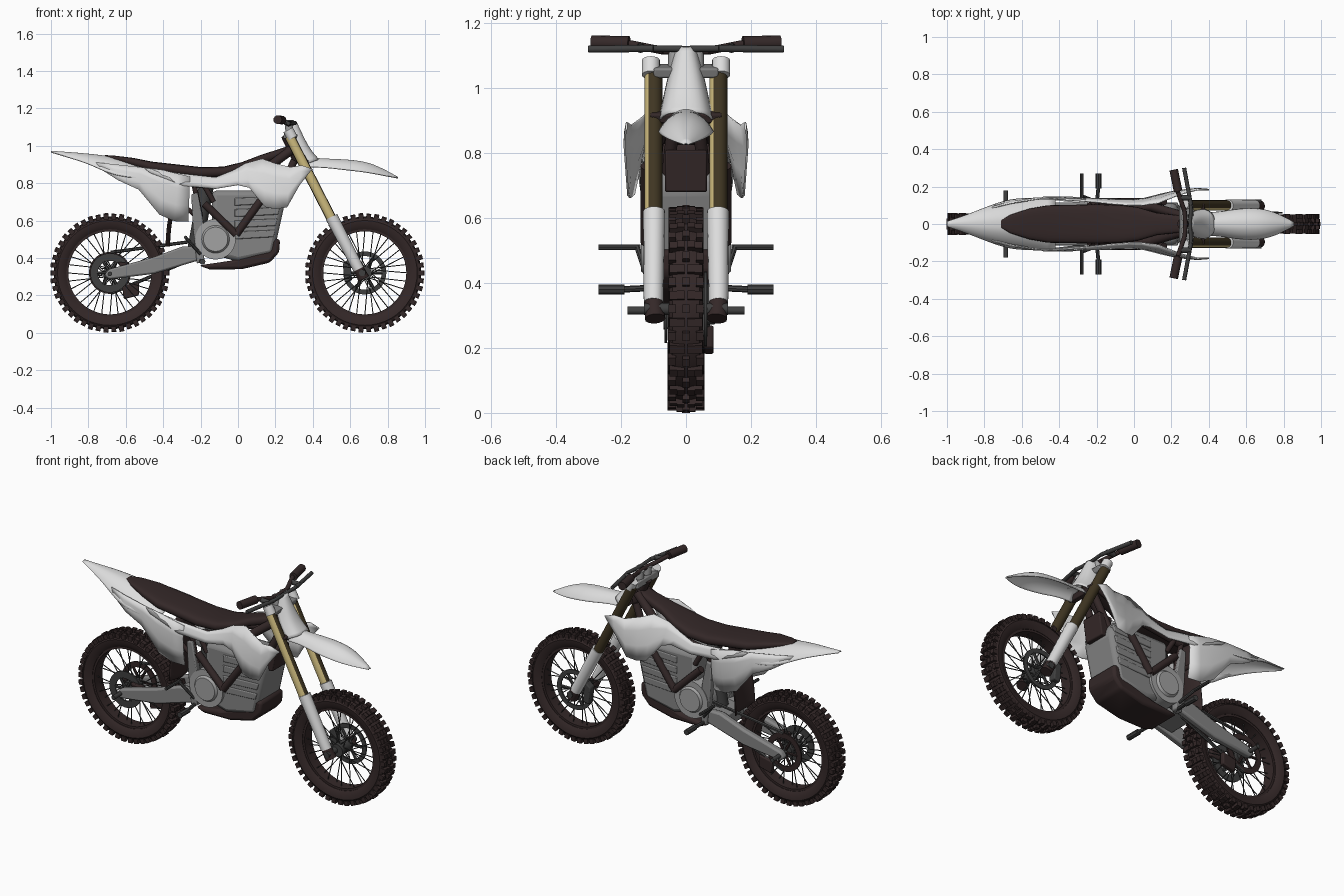
import bpy, bmesh, math
from mathutils import Vector, Matrix

default_cube = bpy.data.objects.get("Cube")
if default_cube:
    bpy.data.objects.remove(default_cube, do_unlink=True)


def make_material(name, red, green, blue):
    material = bpy.data.materials.new(name)
    material.use_nodes = True
    material.diffuse_color = (red, green, blue, 1)
    shader = material.node_tree.nodes["Principled BSDF"]
    shader.inputs["Base Color"].default_value = (red, green, blue, 1)
    shader.inputs["Roughness"].default_value = .6
    return material


WHITE = make_material("white plastic", .72, .72, .72)
BLACK = make_material("warm black rubber", .034, .021, .021)
ALLOY = make_material("light alloy", .36, .36, .36)
SILVER = make_material("silver alloy", .23, .23, .23)
STEEL = make_material("dark steel", .05, .05, .05)
GOLD = make_material("gold fork tube", .62, .5, .21)
OLIVE = make_material("dark olive fork tube", .05, .036, .016)


def finish(name, bm, material, mirror=False, bevel=0, angle=35):
    """Turn a bmesh into a named, shaded object."""
    bmesh.ops.recalc_face_normals(bm, faces=bm.faces)
    mesh = bpy.data.meshes.new(name)
    bm.to_mesh(mesh)
    bm.free()
    mesh.materials.append(material)
    mesh.shade_smooth()
    mesh.set_sharp_from_angle(angle=math.radians(angle))
    obj = bpy.data.objects.new(name, mesh)
    bpy.context.collection.objects.link(obj)
    if bevel:
        modifier = obj.modifiers.new("rounded edges", "BEVEL")
        modifier.width, modifier.segments = bevel, 2
    if mirror:
        modifier = obj.modifiers.new("other side", "MIRROR")
        modifier.use_axis = (False, True, False)
        modifier.use_clip = True
    return obj


def rods(name, parts, material, mirror=False, sides=12):
    """Straight, optionally tapered bars: start, end, radius, end radius."""
    bm = bmesh.new()
    for start, end, radius, *taper in parts:
        start, end = Vector(start), Vector(end)
        axis = end - start
        turn = axis.to_track_quat("Z", "Y").to_matrix().to_4x4()
        place = Matrix.Translation((start + end) / 2) @ turn
        bmesh.ops.create_cone(bm, cap_ends=True, segments=sides, radius1=radius,
                              radius2=taper[0] if taper else radius,
                              depth=axis.length, matrix=place)
    return finish(name, bm, material, mirror)


def plate(name, outline, near, far, material, mirror=False, bevel=.006):
    """Side outline (x, z) extruded across the machine."""
    bm = bmesh.new()
    face = bm.faces.new([bm.verts.new((x, near, z)) for x, z in outline])
    made = bmesh.ops.extrude_face_region(bm, geom=[face])["geom"]
    bmesh.ops.translate(bm, vec=(0, far - near, 0),
                        verts=[v for v in made if isinstance(v, bmesh.types.BMVert)])
    return finish(name, bm, material, mirror, bevel)


def lathe(name, profile, centre, material, sides=48):
    """Closed (radius, y) profile revolved about the axle direction."""
    bm = bmesh.new()
    rings = []
    for i in range(sides):
        a = math.tau * i / sides
        rings.append([bm.verts.new((centre[0] + r * math.cos(a), centre[1] + y,
                                    centre[2] + r * math.sin(a))) for r, y in profile])
    for i, ring in enumerate(rings):
        after = rings[(i + 1) % sides]
        for j in range(len(ring)):
            k = (j + 1) % len(ring)
            bm.faces.new((ring[j], ring[k], after[k], after[j]))
    return finish(name, bm, material)


def ring(name, inner, outer, y, thick, centre, material):
    h = thick / 2
    return lathe(name, [(inner, y - h), (outer, y - h), (outer, y + h), (inner, y + h)],
                 centre, material)


def sheet(name, rows, material, rounded=True):
    """Thin panel through rows of points, mirrored across the middle."""
    bm = bmesh.new()
    grid = [[bm.verts.new(p) for p in row] for row in rows]
    for a, b in zip(grid, grid[1:]):
        for j in range(len(a) - 1):
            bm.faces.new((a[j], a[j + 1], b[j + 1], b[j]))
    obj = finish(name, bm, material, mirror=True, angle=180)
    if rounded:
        form = obj.modifiers.new("smooth form", "SUBSURF")
        form.levels = form.render_levels = 2
        form.boundary_smooth = "PRESERVE_CORNERS"
    solid = obj.modifiers.new("thickness", "SOLIDIFY")
    solid.thickness, solid.offset = .006, 0


def arched(name, stations, material):
    """Fender from stations: x, half width, edge height, crown height."""
    sheet(name, [[(x, w, low), (x, w * .75, low * .4 + top * .6),
                  (x, w * .3, top), (x, 0, top)] for x, w, low, top in stations], material)


def side_panel(name, columns, material):
    """Crisp-edged panel from columns: top x, y, z then bottom x, y, z."""
    rows = []
    for column in columns:
        top, bottom = Vector(column[:3]), Vector(column[3:])
        bulge = Vector((0, .04 * (top - bottom).length, 0))
        rows.append([top, top.lerp(bottom, .3) + bulge, top.lerp(bottom, .65) + bulge, bottom])
    sheet(name, rows, material, rounded=False)


# Wheels: tyre, knobs, rim, spokes and hub
def wheel(name, x, half):
    centre = Vector((x, 0, .32))
    side = [(.234, .7), (.255, .95), (.28, 1), (.295, .8), (.301, .3)]
    lathe(name + "_tyre", [(r, -half * w) for r, w in side] +
          [(r, half * w) for r, w in reversed(side)], centre, BLACK)
    ring(name + "_rim", .222, .24, 0, half * 1.3, centre, BLACK)
    bm = bmesh.new()
    for i in range(46):
        for row in ((-.85, -.35, .35, .85) if i % 2 else (-.92, 0, .92)):
            radius = .307 - .008 * abs(row)
            bmesh.ops.create_cube(bm, size=1, matrix=Matrix.Translation(centre)
                                  @ Matrix.Rotation(math.tau * i / 46, 4, "Y")
                                  @ Matrix.Translation((radius, row * half * .88, 0))
                                  @ Matrix.Diagonal((.026, half * .44, .026, 1)))
    finish(name + "_knobs", bm, BLACK)
    spokes = []
    for i in range(32):
        a = math.tau * i / 32
        b = a + (.5 if i % 4 < 2 else -.5)
        y = .03 if i % 2 else -.03
        hub = centre + Vector((.035 * math.cos(b), y, .035 * math.sin(b)))
        rim = centre + Vector((.228 * math.cos(a), y / 3, .228 * math.sin(a)))
        spokes.append((hub, rim, .0028))
    rods(name + "_spokes", spokes, STEEL, sides=5)
    rods(name + "_hub", [(centre - Vector((0, .05, 0)), centre + Vector((0, .05, 0)), .036)],
         STEEL, sides=24)
    return centre


def rotor(name, centre, y, inner, outer, material):
    ring(name, inner, outer, y, .008, centre, material)
    arms = []
    for i in range(6):
        a = math.tau * i / 6
        way = Vector((math.cos(a), 0, math.sin(a)))
        mid = centre + Vector((0, y, 0))
        arms.append((mid + way * .02, mid + way * (inner + .005), .008))
    rods(name + "_arms", arms, material, sides=6)


rear = wheel("rear_wheel", -.685, .056)
front = wheel("front_wheel", .678, .052)
rotor("front_brake_disc", front, .06, .09, .115, STEEL)
rotor("rear_brake_disc", rear, -.062, .065, .105, STEEL)
rotor("rear_sprocket", rear, .066, .08, .112, BLACK)
plate("rear_caliper", [(-.64, .38), (-.57, .37), (-.56, .32), (-.62, .31)], -.085, -.05, BLACK)
plate("front_caliper", [(.56, .37), (.6, .4), (.61, .28), (.57, .27)], .045, .09, STEEL)
plate("chain_guide", [(-.62, .25), (-.53, .27), (-.53, .2), (-.61, .18)], .055, .085, BLACK)
rods("chain", [((-.68, .066, .43), (-.16, .066, .5), .009),
               ((-.68, .066, .21), (-.16, .066, .43), .009)], STEEL, sides=6)
rods("axles", [((-.685, -.18, .315), (-.685, .18, .315), .012),
               ((.665, -.13, .32), (.665, .13, .32), .018)], STEEL)

# Fork: tubes are gold on one flank and dark olive elsewhere
tubes = rods("fork_tubes", [((.5, y, .61), (.275, y, 1.05), .027) for y in (-.1, .1)],
             GOLD, sides=32)
tubes.data.materials.append(OLIVE)
for face in tubes.data.polygons:
    face.material_index = 0 if face.normal.y < -.5 else 1
rods("fork_guards", [((.645, .1, .34), (.5, .098, .62), .03, .034)], WHITE, True, 16)
rods("fork_feet", [((.672, .095, .29), (.64, .1, .35), .032, .028)], BLACK, True)
rods("fork_caps", [((.292, .108, 1.04), (.268, .108, 1.085), .028)], WHITE, True, 16)

# Steering and handlebar
plate("upper_clamp", [(.24, 1.04), (.31, 1.03), (.32, 1.06), (.25, 1.075)], -.1, .1, SILVER)
plate("lower_clamp", [(.32, .91), (.37, .89), (.38, .92), (.33, .94)], -.11, .11, BLACK)
rods("steering_head", [((.33, 0, .91), (.26, 0, 1.06), .032)], BLACK)
rods("bar_risers", [((.275, .035, 1.06), (.27, .035, 1.12), .02)], ALLOY, True)
bar = [(.275, 0, 1.115), (.27, .07, 1.115), (.235, .17, 1.135), (.215, .29, 1.14)]
rods("handlebar", [(a, b, .012) for a, b in zip(bar, bar[1:])], BLACK, True)
rods("grips", [((.236, .175, 1.137), (.212, .29, 1.139), .023)], BLACK, True, 16)
rods("levers", [((.305, .1, 1.122), (.268, .3, 1.12), .011),
                ((.25, .14, 1.125), (.3, .14, 1.122), .014),
                ((.3, 0, 1.12), (.305, .1, 1.122), .01)], STEEL, True)

# White bodywork
sheet("number_plate", [[(x - .06, w, z - .02), (x - .01, w * .75, z), (x, 0, z)]
                       for x, w, z in ((.315, .036, 1.125), (.345, .052, 1.06),
                                       (.385, .07, .98), (.435, .08, .925))], WHITE)
arched("front_fender", [(.37, .06, .885, .935), (.46, .062, .885, .928), (.56, .082, .872, .925),
                        (.68, .084, .86, .915), (.77, .055, .842, .878),
                        (.855, .008, .826, .83)], WHITE)
arched("rear_fender", [(-1, .012, .965, .97), (-.9, .045, .935, .963), (-.8, .085, .905, .955),
                       (-.7, .122, .855, .943), (-.6, .14, .83, .925),
                       (-.42, .135, .82, .87)], WHITE)
side_panel("rear_side_panels", [(-.76, .085, .91, -.73, .105, .872),
                                (-.66, .11, .9, -.64, .128, .815),
                                (-.52, .132, .885, -.53, .135, .765),
                                (-.4, .138, .87, -.42, .13, .632),
                                (-.32, .138, .85, -.34, .12, .597),
                                (-.257, .133, .835, -.265, .115, .594)], WHITE)
side_panel("shrouds", [(-.5, .138, .88, -.47, .145, .855), (-.3, .125, .85, -.29, .14, .785),
                       (-.12, .108, .83, -.12, .132, .77), (-.03, .1, .865, 0, .13, .79),
                       (.04, .1, .905, .06, .138, .775), (.13, .112, .93, .145, .16, .672),
                       (.2, .14, .905, .2, .172, .662), (.28, .168, .885, .262, .178, .67),
                       (.34, .182, .895, .33, .187, .79), (.4, .183, .875, .385, .187, .86)],
           WHITE)

# Seat, lofted through rounded sections: x, half width, underside, top
seat = bmesh.new()
loops = []
for x, w, low, top in ((-.71, .02, .937, .95), (-.66, .05, .92, .947), (-.56, .082, .89, .935),
                       (-.46, .1, .86, .915), (-.2, .105, .825, .886), (-.08, .102, .83, .888),
                       (.02, .09, .86, .912), (.12, .06, .9, .95), (.29, .04, .95, 1.005)):
    loop = []
    for i in range(20):
        c, s = math.cos(math.tau * i / 20), math.sin(math.tau * i / 20)
        loop.append(seat.verts.new((x, w * math.copysign(abs(c) ** .6, c), (low + top) / 2
                                    + (top - low) / 2 * math.copysign(abs(s) ** .6, s))))
    loops.append(loop)
for a, b in zip(loops, loops[1:]):
    for i in range(20):
        seat.faces.new((a[i], a[i - 1], b[i - 1], b[i]))
seat.faces.new(loops[0])
seat.faces.new(loops[-1])
finish("seat", seat, BLACK, angle=60)

# Power unit with cooling ribs, motor and skid plate
plate("battery_case", [(-.14, .76), (.22, .76), (.25, .69), (.19, .42), (0, .38), (-.14, .42)],
      -.11, .11, SILVER, bevel=.025)
for i in range(4):
    z = .5 + i * .06
    plate("cooling_rib", [(-.02, z), (.19 + i * .012, z + .012), (.2 + i * .012, z + .05),
                          (-.02, z + .04)], -.116, .116, SILVER, bevel=.005)
rods("motor", [((-.12, -.125, .5), (-.12, .125, .5), .108)], ALLOY, sides=40)
rods("motor_covers", [((-.12, .124, .5), (-.12, .138, .5), .075, .065)], ALLOY, True, 32)
plate("skid_plate", [(-.21, .36), (-.15, .338), (.02, .34), (.17, .375), (.22, .43), (.225, .5),
                     (.13, .515), (.1, .43), (-.04, .385)], -.105, .105, BLACK, bevel=.015)
plate("front_cooler", [(.2, .8), (.29, .81), (.27, .68), (.22, .68)], -.065, .065, BLACK)

# Frame, subframe and shock
rods("frame_braces", [((-.18, .115, .69), (-.01, .12, .525), .02),
                      ((-.01, .12, .525), (.16, .12, .76), .02),
                      ((.29, .035, .98), (.1, .09, .84), .024),
                      ((.1, .09, .84), (-.24, .095, .79), .022),
                      ((.3, .035, .92), (.2, .06, .7), .02)], BLACK, True)
rods("subframe", [((-.2, .095, .62), (-.24, .1, .82), .014),
                  ((-.13, .1, .7), (-.2, .1, .82), .014),
                  ((-.22, .08, .62), (-.5, .075, .86), .012)], BLACK, True)
plate("pivot_plates", [(-.25, .74), (-.215, .75), (-.185, .6), (-.18, .38), (-.22, .37),
                       (-.24, .55)], .085, .122, SILVER, True)
rods("rear_shock", [((-.17, 0, .78), (-.23, 0, .45), .04)], STEEL)
sheet("mud_flap", [[(x, .09, z), (x + .015, .05, z), (x + .02, 0, z)] for x, z in
                   ((-.34, .84), (-.35, .7), (-.38, .58), (-.385, .46))], BLACK)

# Swingarm, foot pegs and pedals
plate("swingarm", [(-.19, .46), (-.2, .39), (-.45, .315), (-.69, .285), (-.715, .31),
                   (-.69, .34), (-.45, .405), (-.3, .46)], .075, .115, SILVER, True, .01)
plate("swingarm_bridge", [(-.2, .46), (-.2, .39), (-.32, .37), (-.32, .44)], -.08, .08, SILVER)
rods("foot_pegs", [((-.2, .1, .385), (-.19, .2, .38), .01),
                   ((-.19, .19, .38), (-.19, .27, .38), .016)], STEEL, True, 8)
rods("pedals", [((-.2, .12, .42), (-.28, .15, .51), .009),
                ((-.28, .14, .51), (-.28, .27, .51), .009)], STEEL, True, 8)
